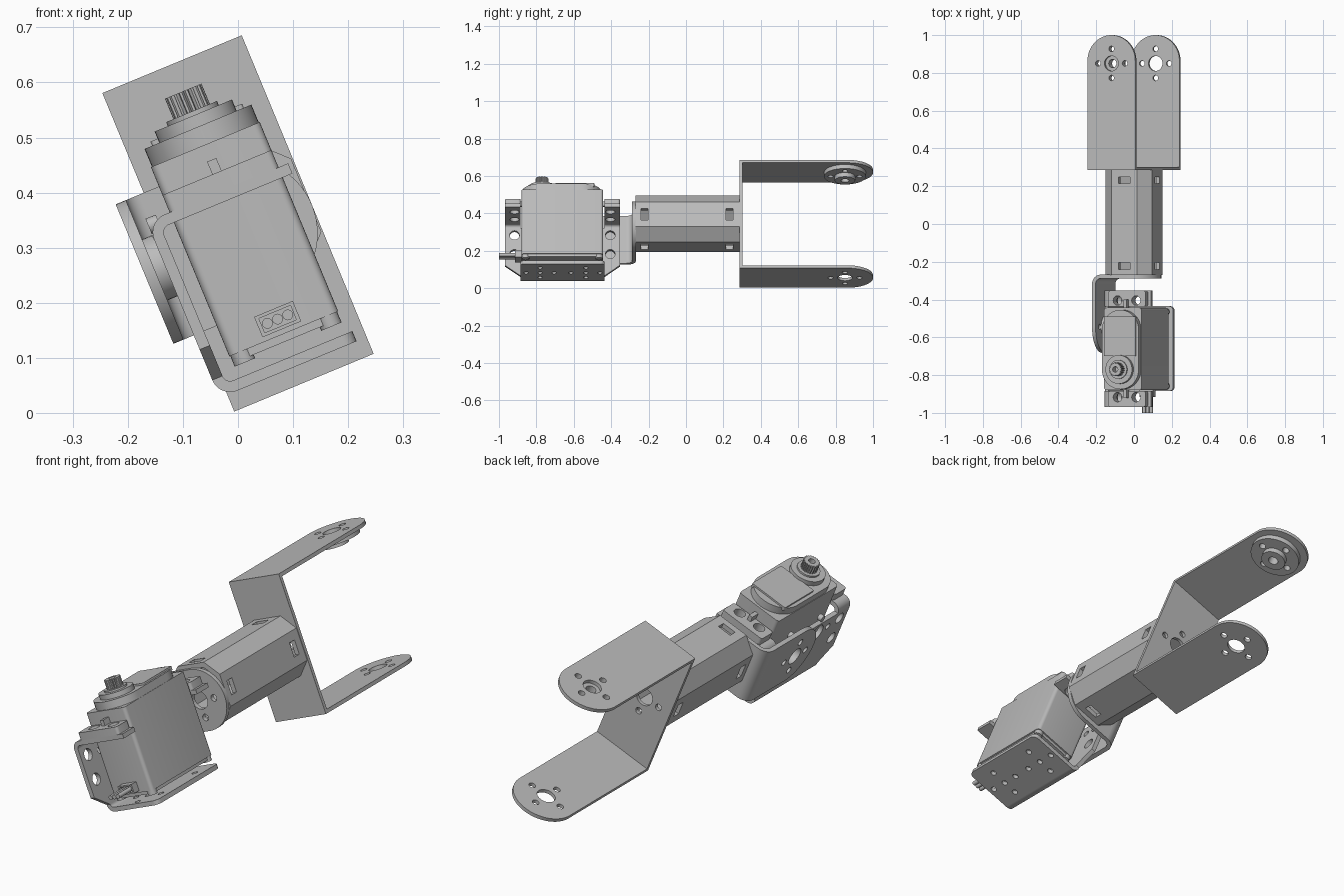
import bpy, bmesh
from math import sin, cos, pi, radians
from mathutils import Matrix, Vector

if "Cube" in bpy.data.objects:
    bpy.data.objects.remove(bpy.data.objects["Cube"])

grey = bpy.data.materials.new("plain_grey")
grey.use_nodes = True
COLOUR = (0.5, 0.5, 0.5, 1)
grey.diffuse_color = COLOUR
grey.node_tree.nodes["Principled BSDF"].inputs["Base Color"].default_value = COLOUR

# The whole arm is rolled about its long axis
TILT = Matrix.Translation((0, 0, 0.344)) @ Matrix.Rotation(radians(-22.5), 4, 'Y')
AXES = {  # outline (a, b) and height h to local (across, along, up)
    'u': lambda a, b, h: (h, a, b),
    'y': lambda a, b, h: (a, h, b),
    'w': lambda a, b, h: (a, b, h)}


def arc(a, b, r, start, end, n=12):
    return [(a + r * cos(radians(start + (end - start) * i / n)),
             b + r * sin(radians(start + (end - start) * i / n))) for i in range(n + 1)]


def circle(a, b, r, n=32):
    return arc(a, b, r, 0, 360, n)[:-1]


def rect(a0, b0, a1, b1, r=0.0):
    if not r:
        return [(a0, b0), (a1, b0), (a1, b1), (a0, b1)]
    return (arc(a0 + r, b0 + r, r, 180, 270, 5) + arc(a1 - r, b0 + r, r, 270, 360, 5)
            + arc(a1 - r, b1 - r, r, 0, 90, 5) + arc(a0 + r, b1 - r, r, 90, 180, 5))


def mount_holes(a, b, centre=0.04):
    """Centre hole with four screw holes round it."""
    ring = [(a + 0.077 * cos(k * pi / 2), b + 0.077 * sin(k * pi / 2)) for k in range(4)]
    return [circle(a, b, centre)] + [circle(p, q, 0.015, 16) for p, q in ring]


def plate(name, axis, h0, h1, outline, holes=()):
    """Extrude an outline with holes along a local axis."""
    curve = bpy.data.curves.new(name, 'CURVE')
    curve.dimensions, curve.fill_mode = '2D', 'BOTH'
    curve.extrude = (h1 - h0) / 2
    for loop in [outline, *holes]:
        spline = curve.splines.new('POLY')
        spline.points.add(len(loop) - 1)
        for point, (a, b) in zip(spline.points, loop):
            point.co = (a, b, 0, 1)
        spline.use_cyclic_u = True
    temp = bpy.data.objects.new(name, curve)
    bpy.context.collection.objects.link(temp)
    graph = bpy.context.evaluated_depsgraph_get()
    mesh = bpy.data.meshes.new_from_object(temp.evaluated_get(graph))
    bpy.data.objects.remove(temp)
    bm = bmesh.new()
    bm.from_mesh(mesh)
    bmesh.ops.remove_doubles(bm, verts=bm.verts, dist=1e-5)
    for v in bm.verts:
        v.co = TILT @ Vector(AXES[axis](v.co.x, v.co.y, v.co.z + (h0 + h1) / 2))
    bmesh.ops.recalc_face_normals(bm, faces=bm.faces)
    bm.to_mesh(mesh)
    bm.free()
    mesh.materials.clear()
    mesh.materials.append(grey)
    obj = bpy.data.objects.new(name, mesh)
    bpy.context.collection.objects.link(obj)
    parts.append(obj)
    return obj


def cut(target, cutter):
    mod = target.modifiers.new("slots", 'BOOLEAN')
    mod.operation, mod.solver, mod.object = 'DIFFERENCE', 'EXACT', cutter
    graph = bpy.context.evaluated_depsgraph_get()
    mesh = bpy.data.meshes.new_from_object(target.evaluated_get(graph))
    target.modifiers.clear()
    target.data = mesh
    parts.remove(cutter)
    bpy.data.objects.remove(cutter)


parts = []

# Fork bracket: back plate and two round-ended arms
HALF, TALL, THICK = 0.137, 0.313, 0.016
plate("fork_back", 'y', 0.285, 0.301, rect(-HALF, -TALL, HALF, TALL), mount_holes(0, 0))
arm = [(-HALF, 0.285), (HALF, 0.285)] + arc(0, 1 - HALF, HALF, 0, 180, 32)
plate("fork_upper_arm", 'w', TALL - THICK, TALL, arm, mount_holes(0, 0.85))
plate("fork_lower_arm", 'w', -TALL, THICK - TALL, arm, mount_holes(0, 0.85))

# Horn under the upper arm
plate("horn_disc", 'w', 0.274, 0.297, circle(0, 0.85, 0.112, 48), mount_holes(0, 0.85, 0.022))
plate("horn_hub", 'w', 0.25, 0.274, circle(0, 0.85, 0.055), [circle(0, 0.85, 0.022)])


# Hollow eight-sided tube with slots near both ends
def octagon(flat, edge):
    pts = [(flat, -edge), (flat, edge), (edge, flat), (-edge, flat)]
    return pts + [(-a, -b) for a, b in pts]


tube = plate("tube", 'y', -0.27, 0.286, octagon(0.134, 0.072), [octagon(0.112, 0.062)])
for y in (-0.222, 0.232):
    cut(tube, plate("cutter", 'u', -0.3, 0.3, rect(y - 0.018, -0.032, y + 0.018, 0.032)))
    cut(tube, plate("cutter", 'w', -0.3, 0.3, rect(-0.032, y - 0.018, 0.032, y + 0.018)))

# Elbow bracket: round-ended plate, bend and side plate
MID = -0.02
FRONT, SIDE, T, BEND = -0.268, -0.192, 0.02, 0.05
plate("elbow_end_plate", 'y', FRONT - T, FRONT,
      [(SIDE + BEND, MID - HALF)] + arc(0, MID, HALF, -90, 90, 32) + [(SIDE + BEND, MID + HALF)],
      mount_holes(0, MID))
ca, cb = SIDE + BEND, FRONT - BEND
plate("elbow_bend", 'w', MID - HALF, MID + HALF,
      arc(ca, cb, BEND, 90, 180) + arc(ca, cb, BEND - T, 180, 90))
plate("elbow_side_plate", 'u', SIDE, SIDE + T,
      [(cb, MID + HALF)] + arc(-0.545, MID, HALF, 90, 270, 32) + [(cb, MID - HALF)],
      mount_holes(-0.545, MID))
plate("elbow_spacer", 'u', SIDE + T, -0.152, circle(-0.545, MID, 0.06), [circle(-0.545, MID, 0.04)])

# Motor cradle: side wall, lower flange and two ear flanges
WALL, LOW, HIGH, R = -0.152, -0.28, 0.066, 0.035
ENDS = ((-0.968, -0.884), (-0.437, -0.353))
EAR_Y = (-0.917, -0.405)
wall_outline = [(-0.968, HIGH - R), (-0.968, -0.185), (-0.885, LOW + R),
                (-0.435, LOW + R), (-0.353, -0.185), (-0.353, HIGH - R)]
wall_holes = [circle(y, w, 0.026, 24) for y in EAR_Y for w in (-0.011, -0.12)]
plate("cradle_wall", 'u', WALL, WALL + T, wall_outline,
      wall_holes + mount_holes(-0.545, MID) + mount_holes(-0.76, MID))
plate("cradle_lower_bend", 'y', -0.885, -0.435,
      arc(WALL + R, LOW + R, R, 180, 270) + arc(WALL + R, LOW + R, R - T, 270, 180))
flange_holes = [(-0.01, y) for y in (-0.855, -0.78, -0.705, -0.615, -0.535, -0.46)]
flange_holes += [(u, y) for u in (-0.075, 0.06) for y in (-0.78, -0.535)]
plate("cradle_lower_flange", 'w', LOW, LOW + T,
      [(WALL + R, -0.885)] + arc(0.092, -0.86, 0.025, 270, 360, 6)
      + arc(0.092, -0.46, 0.025, 0, 90, 6) + [(WALL + R, -0.435)],
      [circle(u, y, 0.013, 16) for u, y in flange_holes])
for (y0, y1), hole_y, end in zip(ENDS, EAR_Y, ("front", "back")):
    holes = [circle(u, hole_y, 0.025, 24) for u in (-0.053, 0.053)]
    plate(f"cradle_{end}_bend", 'y', y0, y1,
          arc(WALL + R, HIGH - R, R, 180, 90) + arc(WALL + R, HIGH - R, R - T, 90, 180))
    plate(f"cradle_{end}_flange", 'w', HIGH - T, HIGH, rect(WALL + R, y0, 0.126, y1), holes)
    # Motor ears and their stiffening ribs
    plate(f"motor_{end}_ear", 'w', HIGH, 0.1, rect(-0.107, y0, 0.107, y1, 0.012), holes)
    rib = (-0.92, -0.88) if end == "front" else (-0.445, -0.4)
    plate(f"motor_{end}_rib", 'w', 0.1, 0.125, rect(-0.009, rib[0], 0.009, rib[1]))

# Motor case in stacked layers
Y0, Y1, SHAFT = -0.88, -0.443, -0.77
plate("motor_base", 'w', -0.231, -0.215, rect(-0.1, Y0 + 0.007, 0.1, Y1 - 0.007, 0.015))
plate("motor_case", 'w', -0.217, 0.155, rect(-0.107, Y0, 0.107, Y1, 0.015))
plate("motor_cover", 'w', 0.155, 0.19,
      arc(0, SHAFT, 0.105, 180, 360, 24) + arc(0, -0.56, 0.105, 0, 180, 24))
plate("motor_top_block", 'w', 0.18, 0.198, rect(-0.09, -0.70, 0.09, -0.49, 0.006))
plate("motor_boss", 'w', 0.19, 0.212, circle(0, SHAFT, 0.076, 40))
plate("motor_collar", 'w', 0.212, 0.22, circle(0, SHAFT, 0.05))

# Toothed output shaft
teeth = [(r * cos(pi * (k + o) / 20), SHAFT + r * sin(pi * (k + o) / 20))
         for k in range(0, 40, 2) for r, o in ((0.030, 0), (0.036, 0.6), (0.036, 1.4))]
plate("output_shaft", 'w', 0.21, 0.26, teeth, [circle(0, SHAFT, 0.015, 16)])

# Corner screws under the case
for u in (-0.085, 0.085):
    for y in (Y0 + 0.022, Y1 - 0.022):
        plate("case_screw", 'w', -0.238, -0.21, circle(u, y, 0.02, 20))

# Cable socket and three wires
plate("cable_socket", 'y', -0.915, -0.87, rect(-0.038, -0.208, 0.038, -0.168),
      [rect(-0.031, -0.202, 0.031, -0.174)])
for u in (-0.02, 0, 0.02):
    plate("cable_wire", 'y', -1.0, -0.87, circle(u, -0.188, 0.0098, 16))

# Smooth round surfaces, keep edges sharp
bpy.ops.object.select_all(action='DESELECT')
for part in parts:
    part.select_set(True)
bpy.context.view_layer.objects.active = parts[0]
bpy.ops.object.shade_smooth_by_angle(angle=radians(30))
